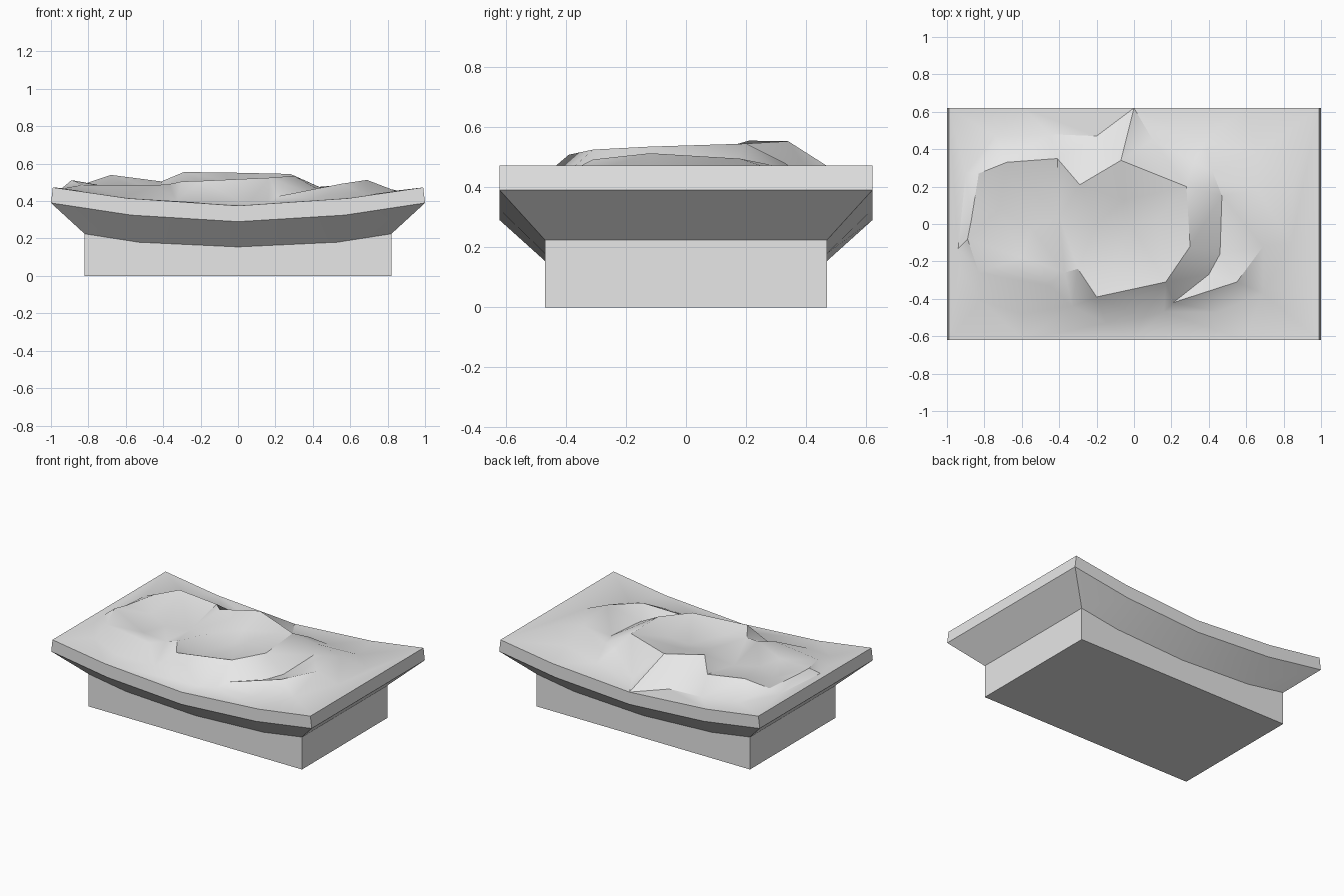
import bpy, bmesh
from mathutils import Vector
from mathutils.geometry import delaunay_2d_cdt

if "Cube" in bpy.data.objects:
    bpy.data.objects.remove(bpy.data.objects["Cube"])

stone = bpy.data.materials.new("light_grey")
stone.diffuse_color = (0.8, 0.8, 0.8, 1)
stone.use_nodes = True
stone.node_tree.nodes["Principled BSDF"].inputs["Base Color"].default_value = stone.diffuse_color


def finish(name, bm):
    bmesh.ops.remove_doubles(bm, verts=bm.verts, dist=1e-5)
    bmesh.ops.recalc_face_normals(bm, faces=bm.faces)
    me = bpy.data.meshes.new(name)
    bm.to_mesh(me)
    bm.free()
    me.materials.append(stone)
    ob = bpy.data.objects.new(name, me)
    bpy.context.collection.objects.link(ob)
    bpy.ops.object.select_all(action='DESELECT')
    ob.select_set(True)
    bpy.context.view_layer.objects.active = ob
    bpy.ops.object.shade_smooth_by_angle(angle=0.6)
    return ob


def ring(half, depth):
    """Closed loop around a bowed slab: half profile (x, z), mirrored in x and y."""
    row = [(-x, z) for x, z in reversed(half[1:])] + half
    return ([(x, -depth, z) for x, z in row] +
            [(x, depth, z) for x, z in reversed(row)])


def loft(bm, rings):
    loops = [[bm.verts.new(p) for p in r] for r in rings]
    n = len(loops[0])
    for a, b in zip(loops, loops[1:]):
        for i in range(n):
            j = (i + 1) % n
            bm.faces.new((a[i], a[j], b[j], b[i]))
    return loops


rim_top = [(0, 0.375), (0.59, 0.415), (0.99, 0.473)]
rim_low = [(0, 0.29), (0.57, 0.325), (1.0, 0.39)]
neck = [(0, 0.155), (0.53, 0.18), (0.82, 0.225)]
foot = [(x, 0) for x, z in neck]


def bed(x):
    """Height of the bowed slab at x."""
    x = abs(x)
    for (x0, z0), (x1, z1) in zip(rim_top, rim_top[1:]):
        if x <= x1:
            return z0 + (z1 - z0) * (x - x0) / (x1 - x0)
    return rim_top[-1][1]


# Plinth block
bm = bmesh.new()
loops = loft(bm, [ring(foot, 0.47), ring(neck, 0.47)])
bm.faces.new(loops[0])
finish("plinth", bm)

# Bowed tray: flared underside and rim
bm = bmesh.new()
loft(bm, [ring(neck, 0.47), ring(rim_low, 0.62), ring(rim_top, 0.62)])
finish("tray_sides", bm)

# Sculpted top: crest lines and hollows (x, y, z)
crests = [
    # back left crest
    [(-0.83, 0.27, 0.49), (-0.68, 0.33, 0.54), (-0.41, 0.35, 0.505), (-0.29, 0.21, 0.555)],
    # large central crest
    [(-0.29, 0.21, 0.555), (-0.07, 0.34, 0.553), (0.28, 0.2, 0.545), (0.30, -0.12, 0.535),
     (0.17, -0.31, 0.525), (-0.20, -0.39, 0.508), (-0.30, -0.24, 0.505)],
    # front left crest
    [(-0.87, 0.02, 0.50), (-0.89, -0.08, 0.512), (-0.83, -0.26, 0.487),
     (-0.45, -0.33, 0.485), (-0.37, -0.26, 0.49), (-0.30, -0.24, 0.505)],
    # groove right of the central crest
    [(0.32, 0.33, 0.48), (0.42, 0.28, 0.475), (0.47, 0.15, 0.46), (0.46, -0.16, 0.445),
     (0.40, -0.27, 0.435), (0.21, -0.42, 0.425)],
    # right crest
    [(0.21, -0.42, 0.425), (0.55, -0.31, 0.492), (0.69, -0.12, 0.513), (0.66, 0.18, 0.495)],
    # inner fold
    [(-0.30, -0.24, 0.505), (-0.20, 0.0, 0.495), (-0.05, 0.13, 0.505)],
]
hollows = [(-0.55, -0.02, 0.455), (-0.4, 0.04, 0.445), (-0.72, 0.08, 0.46),
           (-0.60, -0.18, 0.46), (-0.02, 0.0, 0.475), (-0.12, -0.26, 0.465),
           (0.12, 0.02, 0.495)]
skirt = [(-0.94, -0.13), (-0.93, -0.25), (-0.82, -0.41), (-0.6, -0.48), (-0.33, -0.44),
         (-0.15, -0.53), (0.05, -0.50), (0.16, -0.47), (0.45, -0.47), (0.69, -0.37),
         (0.84, -0.1), (0.85, 0.2), (0.66, 0.38), (0.38, 0.44), (0.1, 0.45),
         (-0.2, 0.47), (-0.45, 0.48), (-0.74, 0.47), (-0.90, 0.27)]

points = ring(rim_top, 0.62)
edges = [(i, (i + 1) % len(points)) for i in range(len(points))]
for line in crests:
    for i, p in enumerate(line):
        if p not in points:
            points.append(p)
        if i:
            edges.append((points.index(line[i - 1]), points.index(p)))
points += hollows + [(x, y, bed(x) + 0.004) for x, y in skirt]

res = delaunay_2d_cdt([Vector(p[:2]) for p in points], edges, [], 0, 1e-5)
bm = bmesh.new()
verts = []
for co, origin in zip(res[0], res[3]):
    z = points[origin[0]][2] if origin else bed(co.x)
    verts.append(bm.verts.new((co.x, co.y, z)))
for f in res[2]:
    bm.faces.new([verts[i] for i in f])
top = finish("sculpted_top", bm)
if sum(p.normal.z for p in top.data.polygons) < 0:
    top.data.flip_normals()
